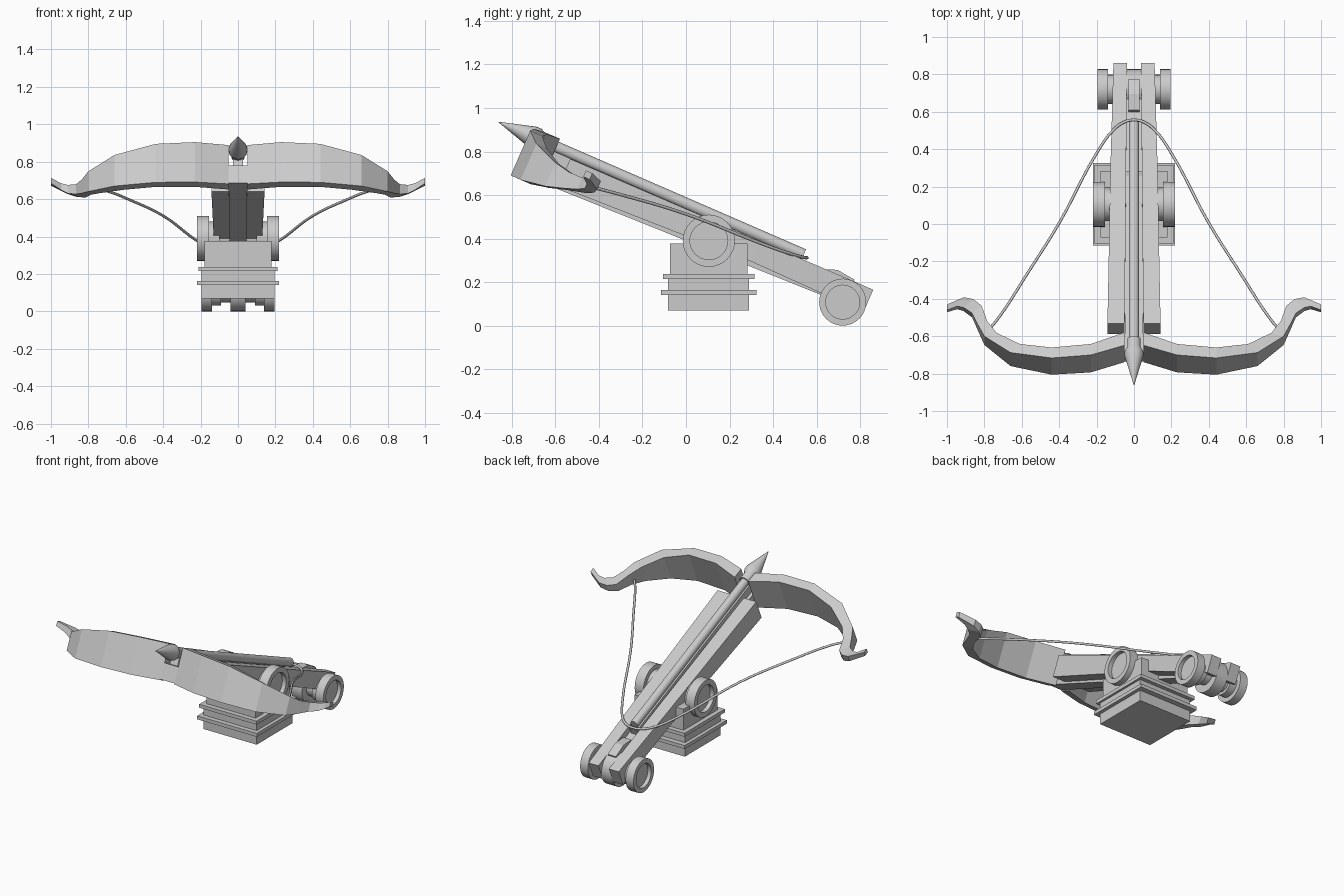
import bpy, bmesh, math
from mathutils import Vector

if "Cube" in bpy.data.objects:
    bpy.data.objects.remove(bpy.data.objects["Cube"])

TILT = math.radians(23.5)
C, S = math.cos(TILT), math.sin(TILT)


def P(x, u, v):
    """Tilted stock frame: u runs back along the stock, v is up from it."""
    return Vector((x, 0.10 + C * u + S * v, 0.39 - S * u + C * v))


def finish(name, bm, smooth=False):
    bmesh.ops.recalc_face_normals(bm, faces=bm.faces)
    me = bpy.data.meshes.new(name)
    bm.to_mesh(me)
    bm.free()
    ob = bpy.data.objects.new(name, me)
    bpy.context.collection.objects.link(ob)
    if smooth:
        bpy.ops.object.select_all(action='DESELECT')
        ob.select_set(True)
        bpy.context.view_layer.objects.active = ob
        bpy.ops.object.shade_smooth_by_angle(angle=math.radians(30))
    return ob


def loft(name, rings, closed=False, smooth=False):
    """Skin a list of equal-length point rings, capping or closing the ends."""
    bm = bmesh.new()
    vs = [[bm.verts.new(p) for p in r] for r in rings]
    n = len(vs[0])
    pairs = list(zip(vs, vs[1:])) + ([(vs[-1], vs[0])] if closed else [])
    for a, b in pairs:
        for i in range(n):
            j = (i + 1) % n
            bm.faces.new((a[i], a[j], b[j], b[i]))
    if not closed:
        bm.faces.new(vs[0])
        bm.faces.new(vs[-1])
    return finish(name, bm, smooth)


def beam(name, ends):
    """Tapered bar; each end is (u, x0, x1, v0, v1)."""
    loft(name, [[P(a, u, c), P(b, u, c), P(b, u, d), P(a, u, d)]
                for u, a, b, c, d in ends])


def lathe_x(name, cy, cz, profile, n=32):
    """Turned part about the x direction; profile is (x, radius)."""
    loft(name, [[(x, cy + r * math.cos(t), cz + r * math.sin(t))
                 for t in (2 * math.pi * i / n for i in range(n))]
                for x, r in profile], smooth=True)


# Stepped pedestal: half width, y0, y1, z0, z1
for name, w, y0, y1, z0, z1 in (
        ("pedestal_foot", .195, -.083, .29, .07, .14),
        ("pedestal_lower_flange", .218, -.115, .325, .14, .163),
        ("pedestal_middle", .195, -.083, .29, .163, .215),
        ("pedestal_upper_flange", .21, -.105, .315, .215, .238),
        ("pedestal_top", .18, -.073, .283, .238, .377)):
    loft(name, [[(-w, y0, z), (w, y0, z), (w, y1, z), (-w, y1, z)]
                for z in (z0, z1)])

# Stock: two side rails, a centre beam, and the string catch
for s, side in ((1, "right"), (-1, "left")):
    beam(side + "_rail", [(-.73, s * .05, s * .142, -.044, .093),
                          (.22, s * .042, s * .125, -.008, .095),
                          (.787, s * .038, s * .11, -.016, .097)])
beam("centre_beam", [(-.885, -.05, .05, -.062, .04),
                     (.60, -.043, .043, -.02, .055)])
beam("arrow_rest", [(-.86, -.028, .028, .03, .095),
                    (.45, -.028, .028, .03, .095)])
beam("string_catch", [(.52, -.03, .03, .04, .085),
                      (.60, -.03, .03, .04, .115),
                      (.69, -.03, .03, .04, .105)])

# Wheels with recessed outer faces, axles and the rear roller
for s, side in ((1, "right"), (-1, "left")):
    lathe_x(side + "_pivot_wheel", .105, .39,
            [(s * x, r) for x, r in ((.10, .09), (.155, .09), (.155, .12),
                                     (.218, .12), (.218, .087), (.19, .087))])
    lathe_x(side + "_rear_wheel", .72, .108,
            [(s * x, r) for x, r in ((.09, .078), (.138, .078), (.138, .108),
                                     (.195, .108), (.195, .078), (.17, .078))])
lathe_x("pivot_axle", .105, .39, [(-.15, .05), (.15, .05)])
lathe_x("rear_axle", .72, .108, [(-.14, .06), (.14, .06)])
lathe_x("rear_roller", .72, .108, [(-.04, .108), (.04, .108)])


# Arrow: shaft with collar and conical head
def turned(name, profile, n=24):
    loft(name, [[P(r * math.cos(t), u, .117 + r * math.sin(t))
                 for t in (2 * math.pi * i / n for i in range(n))]
                for u, r in profile], smooth=True)


turned("arrow_shaft", [(-.87, .027), (.43, .027)])
turned("arrow_head", [(-1.10, .001), (-.93, .05), (-.905, .05), (-.88, .036),
                      (-.83, .036)])

# Bow limbs: x front, x back, u front, u back, v low, v high
limb = [(.05, .05, -.885, -.81, -.067, .159),
        (.23, .23, -.939, -.875, -.08, .153),
        (.44, .44, -.950, -.889, -.086, .138),
        (.66, .61, -.900, -.850, -.086, .095),
        (.80, .735, -.785, -.765, -.068, .05),
        (.835, .785, -.710, -.690, -.045, .035),
        (.865, .815, -.645, -.600, -.022, .036),
        (.91, .86, -.615, -.566, -.005, .044),
        (.945, .91, -.612, -.560, .015, .055),
        (1.0, 1.0, -.642, -.610, .042, .073)]
for s, side in ((1, "right"), (-1, "left")):
    loft(side + "_bow_limb",
         [[P(s * xf, uf, lo), P(s * xf, uf, hi), P(s * xb, ub, hi), P(s * xb, ub, lo)]
          for xf, xb, uf, ub, lo, hi in limb])

# Drawn bowstring looped behind the arrow
half = [(.765, -.705, -.015), (.72, -.65, .0), (.57, -.415, .04),
        (.40, -.135, .073), (.20, .265, .088), (.12, .385, .098), (.06, .435, .106)]
pts = half + [(0, .45, .11)] + [(-x, u, v) for x, u, v in reversed(half)]
cu = bpy.data.curves.new("bowstring", 'CURVE')
cu.dimensions = '3D'
cu.bevel_depth = .0075
cu.bevel_resolution = 2
cu.use_fill_caps = True
cu.resolution_u = 5
sp = cu.splines.new('BEZIER')
sp.bezier_points.add(len(pts) - 1)
for bp, p in zip(sp.bezier_points, pts):
    bp.co = P(*p)
    bp.handle_left_type = bp.handle_right_type = 'AUTO'
bpy.context.collection.objects.link(bpy.data.objects.new("bowstring", cu))
